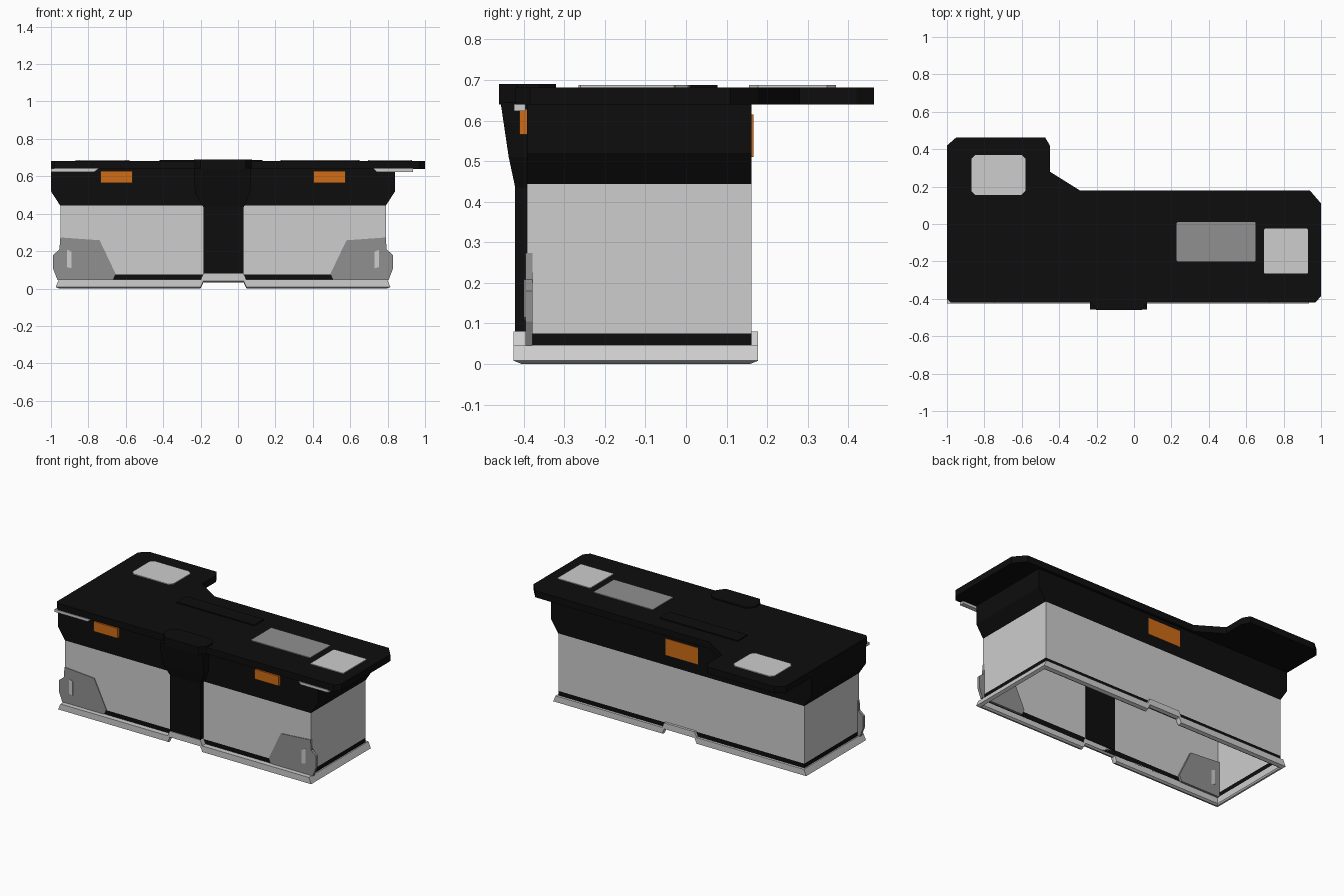
import bpy, bmesh, math

if "Cube" in bpy.data.objects:
    bpy.data.objects.remove(bpy.data.objects["Cube"])

CX = -0.08          # centre line of the cabin
ROOF_Z = 0.64


def material(name, rgb):
    m = bpy.data.materials.new(name)
    m.diffuse_color = (*rgb, 1)
    m.use_nodes = True
    m.node_tree.nodes["Principled BSDF"].inputs["Base Color"].default_value = m.diffuse_color
    return m


WHITE = material("light_grey", (0.61, 0.61, 0.61))
GREY = material("mid_grey", (0.28, 0.28, 0.28))
BLACK = material("black", (0.004, 0.004, 0.004))
ORANGE = material("orange", (0.62, 0.15, 0.008))


def finish(name, bm, *mats):
    bmesh.ops.recalc_face_normals(bm, faces=bm.faces)
    me = bpy.data.meshes.new(name)
    bm.to_mesh(me)
    bm.free()
    for m in mats:
        me.materials.append(m)
    ob = bpy.data.objects.new(name, me)
    bpy.context.collection.objects.link(ob)
    return ob


def loft(name, loops, mat, cap=True, close=False):
    """Skin a list of equal-length closed loops."""
    bm = bmesh.new()
    rows = [[bm.verts.new(p) for p in lp] for lp in loops]
    n = len(rows[0])
    pairs = list(zip(rows, rows[1:]))
    if close:
        pairs.append((rows[-1], rows[0]))
    for a, b in pairs:
        for i in range(n):
            j = (i + 1) % n
            bm.faces.new((a[i], a[j], b[j], b[i]))
    if cap:
        bm.faces.new(rows[0])
        bm.faces.new(rows[-1])
    return finish(name, bm, mat)


def slab(name, outline, z0, z1, mat):
    return loft(name, [[(x, y, z) for x, y in outline] for z in (z0, z1)], mat)


def panel(name, outline, y0, y1, mat):
    return loft(name, [[(x, y, z) for x, z in outline] for y in (y0, y1)], mat)


def rect(x0, x1, y0, y1, c=0.0):
    """Rectangle outline, optionally with cut corners."""
    if not c:
        return [(x0, y0), (x1, y0), (x1, y1), (x0, y1)]
    return [(x0 + c, y0), (x1 - c, y0), (x1, y0 + c), (x1, y1 - c),
            (x1 - c, y1), (x0 + c, y1), (x0, y1 - c), (x0, y0 + c)]


def mirrored(outline):
    return [(2 * CX - x, z) for x, z in outline]


# Cabin shell: open tube, dark skirting strip and flared dark upper band
bm = bmesh.new()
rows = []
for z, half in ((0.04, 0.87), (0.075, 0.87), (0.443, 0.87), (0.52, 0.92), (ROOF_Z, 0.92)):
    rows.append([bm.verts.new((x, y, z)) for x, y in rect(CX - half, CX + half, -0.392, 0.162)])
for k, (a, b) in enumerate(zip(rows, rows[1:])):
    for i in range(4):
        j = (i + 1) % 4
        f = bm.faces.new((a[i], a[j], b[j], b[i]))
        f.material_index = 0 if k == 1 else 1
finish("cabin_walls", bm, WHITE, BLACK)

# Base frame: ring following a path that steps up at the front and back doors
half_path = [(-0.975, 0), (-0.20, 0), (-0.185, 0.033), (0.03, 0.033), (0.045, 0), (0.815, 0)]
path = [(x, -0.425, h) for x, h in half_path] + [(x, 0.178, h) for x, h in reversed(half_path)]


def clamp(v, lo, hi):
    return max(lo, min(hi, v))


def ring(dx, dy, z):
    return [(clamp(x, -0.975 + dx, 0.815 - dx), clamp(y, -0.425 + dy, 0.178 - dy), z + h)
            for x, y, h in path]


loft("base_frame", [ring(0, 0, 0.008), ring(0.017, 0, 0.047), ring(0.026, 0.033, 0.047),
                    ring(0.026, 0.033, 0.008), ring(0.02, 0.02, 0.0)], WHITE, cap=False, close=True)

# Roof slab with a rear wing on the left
roof = [(-0.98, -0.42), (0.97, -0.42), (1.0, -0.385), (1.0, 0.11), (0.94, 0.18), (-0.29, 0.18),
        (-0.45, 0.28), (-0.45, 0.42), (-0.475, 0.463), (-0.95, 0.463), (-1.0, 0.42), (-1.0, -0.40)]
slab("roof", roof, ROOF_Z, 0.682, BLACK)

# Raised roof parts
slab("roof_front_cap", [(-0.20, -0.461), (0.04, -0.461), (0.075, -0.415), (0.075, -0.36), (0.04, -0.32),
                        (-0.20, -0.32), (-0.235, -0.36), (-0.235, -0.415)], ROOF_Z, 0.69, BLACK)
slab("roof_bar", rect(-0.42, 0.13, -0.02, 0.078), 0.675, 0.688, BLACK)
slab("roof_hatch_rear", rect(-0.87, -0.58, 0.155, 0.37, 0.022), 0.68, 0.687, WHITE)
slab("roof_vent", rect(0.228, 0.65, -0.20, 0.01, 0.005), 0.68, 0.687, GREY)
slab("roof_hatch_side", rect(0.695, 0.93, -0.265, -0.025, 0.005), 0.68, 0.687, WHITE)

# Centre pillar, widening and leaning forward to the roof
loft("front_pillar", [[(x0, yf, z), (x1, yf, z), (x1, -0.388, z), (x0, -0.388, z)]
                      for z, x0, x1, yf in ((0.07, -0.185, 0.03, -0.421), (0.435, -0.185, 0.03, -0.421),
                                            (0.51, -0.23, 0.065, -0.437), (0.645, -0.235, 0.07, -0.457))],
     BLACK)

# Mirrored corner guards, slots, front lamps and eave strips
guard = [(-0.95, 0.273), (-0.74, 0.258), (-0.655, 0.08), (-0.67, 0.045), (-0.965, 0.045),
         (-0.988, 0.105), (-0.988, 0.18), (-0.955, 0.208)]
slot = [(-0.915, 0.115), (-0.89, 0.108), (-0.89, 0.197), (-0.915, 0.208)]
lamp = rect(-0.735, -0.565, 0.565, 0.628)
for side, flip in (("left", lambda o: o), ("right", mirrored)):
    panel("corner_guard_" + side, flip(guard), -0.396, -0.378, GREY)
    panel("guard_slot_" + side, flip(slot), -0.399, -0.375, WHITE)
    panel("front_lamp_" + side, flip(lamp), -0.41, -0.388, ORANGE)
panel("eave_strip_left", [(-1.0, 0.624), (-0.768, 0.624), (-0.745, 0.641), (-1.0, 0.641)],
      -0.424, -0.396, WHITE)
panel("eave_strip_right", [(0.725, 0.641), (0.74, 0.624), (0.935, 0.624), (0.935, 0.641)],
      -0.424, -0.396, WHITE)

# Rear lamp
panel("rear_lamp", rect(-0.20, 0.03, 0.51, 0.615), 0.16, 0.166, ORANGE)
